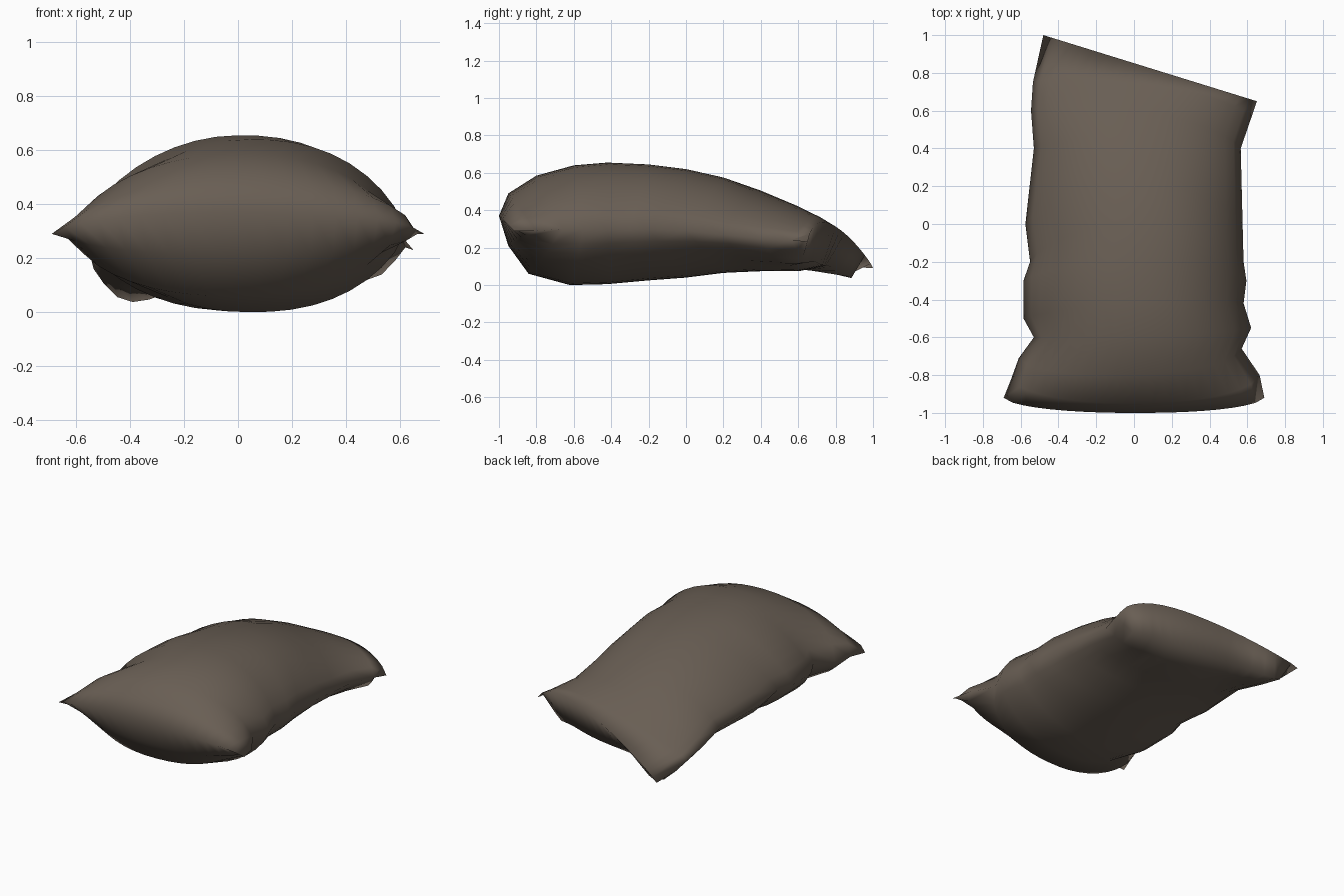
import bpy, bmesh, math
from mathutils import Vector

if "Cube" in bpy.data.objects:
    bpy.data.objects.remove(bpy.data.objects["Cube"])

COLS = 18

# Centre profiles from front to back: (y, z)
top_mid = [(-1, .37), (-.95, .49), (-.8, .585), (-.6, .64), (-.42, .655), (-.2, .645),
           (0, .62), (.2, .575), (.4, .505), (.6, .42), (.74, .345), (.825, .295)]
bottom_mid = [(-1, .37), (-.95, .21), (-.84, .06), (-.62, 0), (-.42, .005), (-.2, .025),
              (0, .04), (.2, .065), (.4, .075), (.6, .075), (.74, .105), (.825, .295)]

# Puckered side seams from front to back: (x, y, z)
left_seam = [(-.69, -.92, .29), (-.65, -.82, .29), (-.61, -.71, .29), (-.53, -.6, .3),
             (-.585, -.5, .29), (-.585, -.3, .28), (-.55, -.2, .28), (-.575, 0, .27),
             (-.53, .4, .24), (-.545, .6, .2), (-.535, .75, .16), (-.48, 1, .09)]
right_seam = [(.69, -.92, .29), (.665, -.8, .29), (.57, -.66, .3), (.62, -.55, .3),
              (.58, -.42, .3), (.595, -.3, .3), (.58, -.2, .3), (.575, 0, .29),
              (.57, .2, .27), (.565, .4, .25), (.62, .56, .24), (.65, .65, .23)]
ROWS = len(top_mid)


def sheet_point(row, u, mid):
    """Point on a bulging sheet stretched between the two seams."""
    left, right = Vector(left_seam[row]), Vector(right_seam[row])
    t = 2 * u - 1
    on_seam = row in (0, ROWS - 1)
    fullness = 2.4 if t > 0 else 2.2
    if mid is top_mid and t < 0 and not on_seam:
        fullness = 2.0
    power = .58 if row < 3 else .72        # front corners are stuffed fuller
    bulge = max(0, 1 - abs(t) ** fullness) ** power
    if row > 8:                            # closing end leans to the right
        bulge *= 1 + .45 * t * (row - 8) / 3
    centre = (left + right) / 2
    target = Vector((centre.x, *mid[row]))
    p = left.lerp(right, u) + (target - centre) * bulge
    if mid is bottom_mid and row in (9, 10):   # sagging rear corners
        edge = min(1, 22 * u * (1 - u))
        sag_left = math.exp(-((u - .12) / .13) ** 2) * edge
        sag_right = math.exp(-((u - .9) / .08) ** 2) * edge
        amount = .5 if row == 9 else 1
        p.z -= amount * (.09 * sag_left + .045 * sag_right)
        p.y += amount * .12 * sag_left
    return p


# Stuffed sack: two sheets joined along the seam
bm = bmesh.new()
for mid in (top_mid, bottom_mid):
    grid = []
    for r in range(ROWS):
        line = []
        for c in range(COLS + 1):
            # columns gather a little towards the seams
            s = c / COLS
            u = s + .45 * (s * s * (3 - 2 * s) - s)
            line.append(bm.verts.new(sheet_point(r, u, mid)))
        grid.append(line)
    for r in range(ROWS - 1):
        for c in range(COLS):
            bm.faces.new((grid[r][c], grid[r][c + 1], grid[r + 1][c + 1], grid[r + 1][c]))
bmesh.ops.remove_doubles(bm, verts=bm.verts, dist=.0005)
bmesh.ops.recalc_face_normals(bm, faces=bm.faces)
for f in bm.faces:
    f.smooth = True
mesh = bpy.data.meshes.new("stuffed_sack")
bm.to_mesh(mesh)
bm.free()

# Brown cloth
cloth = bpy.data.materials.new("brown_cloth")
cloth.diffuse_color = (.14, .112, .088, 1)
cloth.use_nodes = True
cloth.node_tree.nodes["Principled BSDF"].inputs["Base Color"].default_value = cloth.diffuse_color
mesh.materials.append(cloth)

sack = bpy.data.objects.new("stuffed_sack", mesh)
bpy.context.collection.objects.link(sack)
